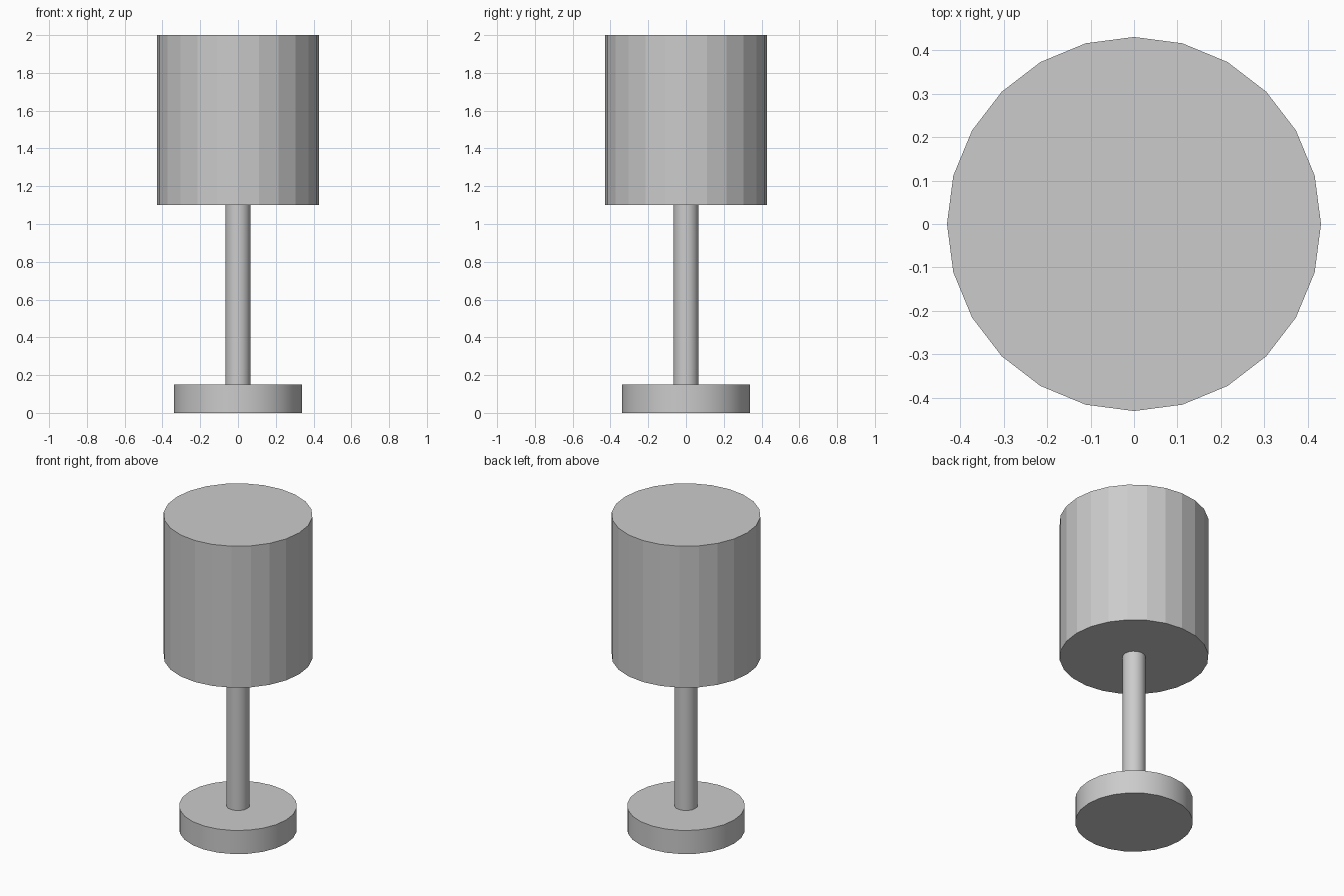
import bpy
import math

if "Cube" in bpy.data.objects:
    bpy.data.objects.remove(bpy.data.objects["Cube"])


def cylinder(name, radius, z0, z1, sides, smooth):
    bpy.ops.mesh.primitive_cylinder_add(
        vertices=sides, radius=radius, depth=z1 - z0,
        location=(0, 0, (z0 + z1) / 2))
    obj = bpy.context.object
    obj.name = name
    if smooth:
        bpy.ops.object.shade_smooth_by_angle(angle=math.radians(40))
    return obj


# Round foot, slim stem and faceted drum shade
cylinder("base", 0.34, 0.0, 0.15, 24, True)
cylinder("stem", 0.067, 0.15, 1.1, 16, True)
cylinder("shade", 0.43, 1.1, 2.0, 24, False)
